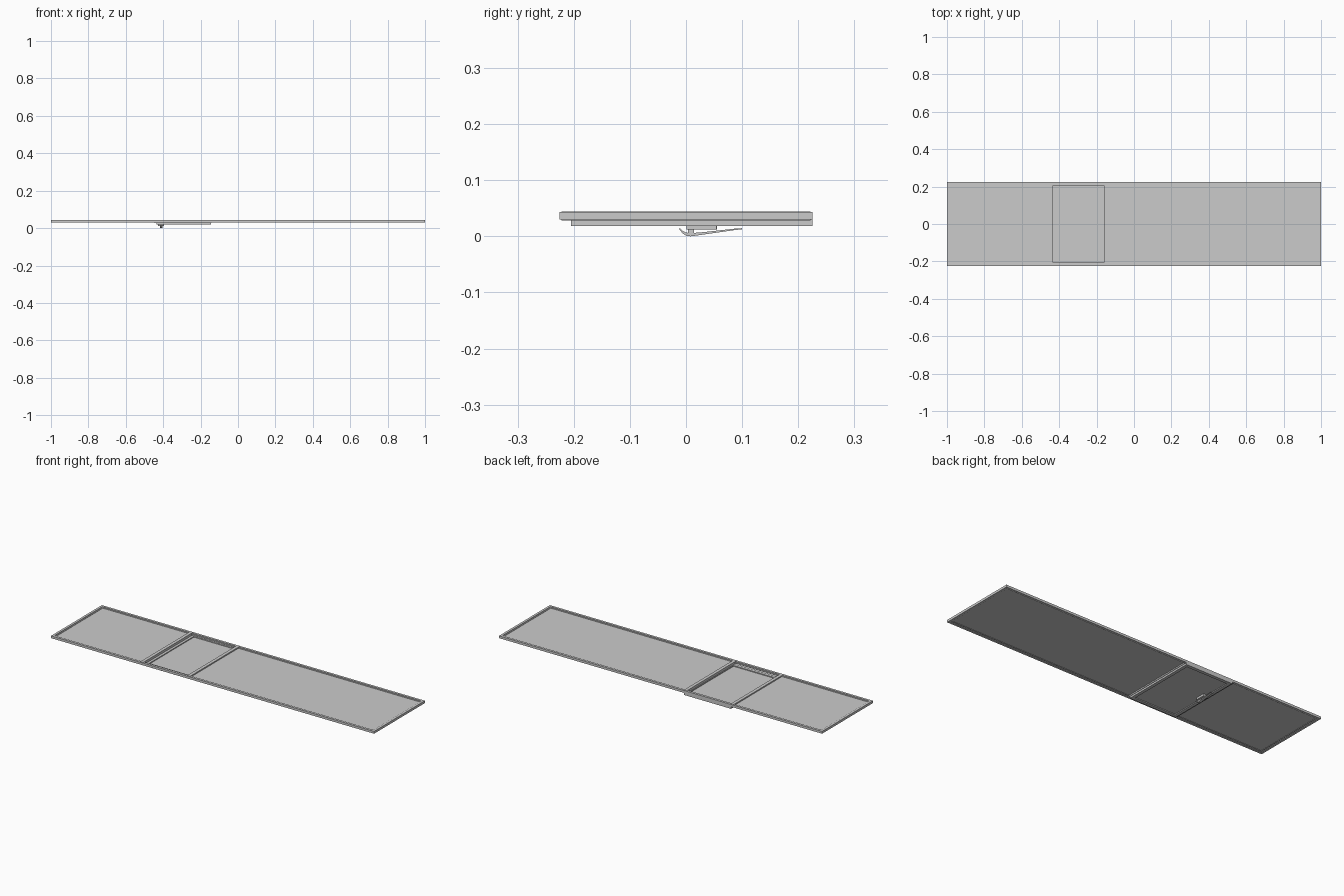
import bpy, bmesh
from mathutils import Matrix, Vector

if "Cube" in bpy.data.objects:
    bpy.data.objects.remove(bpy.data.objects["Cube"])


def box(name, x0, x1, y0, y1, z0, z1, bevel=0.0):
    bm = bmesh.new()
    bmesh.ops.create_cube(bm, size=1)
    bm.transform(Matrix.Translation(((x0 + x1) / 2, (y0 + y1) / 2, (z0 + z1) / 2))
                 @ Matrix.Diagonal((x1 - x0, y1 - y0, z1 - z0, 1)))
    return finish(name, bm, bevel)


def finish(name, bm, bevel=0.0):
    bmesh.ops.recalc_face_normals(bm, faces=bm.faces)
    me = bpy.data.meshes.new(name)
    bm.to_mesh(me)
    bm.free()
    ob = bpy.data.objects.new(name, me)
    bpy.context.collection.objects.link(ob)
    if bevel:
        m = ob.modifiers.new("bevel", 'BEVEL')
        m.width, m.segments = bevel, 2
    return ob


def ring(name, x0, x1, y0, y1, profile):
    """Mitred rectangular frame; profile is a closed loop of (inset, z)."""
    bm = bmesh.new()
    loops = []
    for d, z in profile:
        loops.append([bm.verts.new(p) for p in (
            (x0 + d, y0 + d, z), (x1 - d, y0 + d, z),
            (x1 - d, y1 - d, z), (x0 + d, y1 - d, z))])
    n = len(loops)
    for i in range(n):
        a, b = loops[i], loops[(i + 1) % n]
        for k in range(4):
            j = (k + 1) % 4
            bm.faces.new((a[k], a[j], b[j], b[k]))
    return finish(name, bm)


# outer frame with a stepped inner lip
ring("outer_frame", -1, 1, -0.225, 0.225,
     [(0, 0.030), (0, 0.043), (0.013, 0.043), (0.013, 0.040),
      (0.019, 0.040), (0.019, 0.033), (0.013, 0.033), (0.013, 0.030)])

# upright dividers beside the opening sash
for name, x0, x1 in (("left_divider", -0.45, -0.432), ("right_divider", -0.16, -0.142)):
    box(name, x0, x1, -0.222, 0.222, 0.028, 0.0445)

# fixed panes
box("left_pane", -0.985, -0.44, -0.21, 0.21, 0.035, 0.038)
box("right_pane", -0.15, 0.985, -0.21, 0.21, 0.035, 0.038)

# opening sash hanging below the frame
ring("sash_frame", -0.436, -0.145, -0.205, 0.225,
     [(0, 0.0185), (0, 0.031), (0.018, 0.031), (0.018, 0.0185)])
box("sash_pane", -0.424, -0.157, -0.195, 0.215, 0.023, 0.026)

# handle base and spindle
box("handle_base", -0.428, -0.396, 0.001, 0.055, 0.012, 0.0235, 0.001)
box("handle_spindle", -0.415, -0.405, 0.004, 0.014, 0.003, 0.0135)

# lever: curved strip, thickened along its side profile
path = [(-0.012, 0.0140), (-0.006, 0.0075), (0.0, 0.0040), (0.008, 0.0028),
        (0.03, 0.0052), (0.06, 0.0090), (0.085, 0.0122), (0.1, 0.0135)]
half = [0.0015, 0.0022, 0.0028, 0.0028, 0.0022, 0.0017, 0.0013, 0.001]
bm = bmesh.new()
rows = []
for (y, z), h in zip(path, half):
    rows.append([bm.verts.new((-0.41 + sx * 0.007, y, z + sz * h))
                 for sx, sz in ((-1, -1), (1, -1), (1, 1), (-1, 1))])
for a, b in zip(rows, rows[1:]):
    for k in range(4):
        j = (k + 1) % 4
        bm.faces.new((a[k], a[j], b[j], b[k]))
bm.faces.new(rows[0])
bm.faces.new(rows[-1])
finish("handle_lever", bm)
